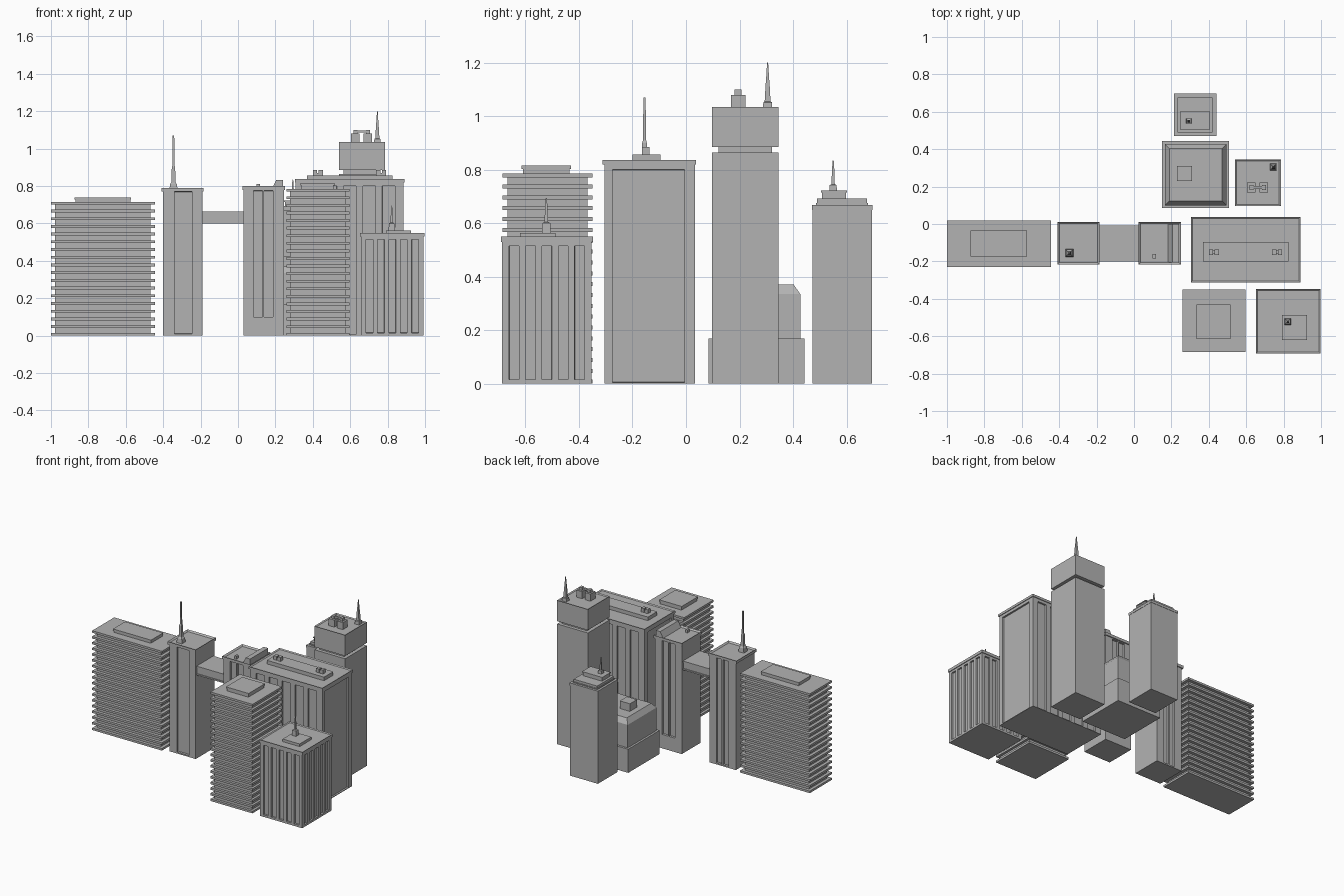
import bpy, bmesh
from mathutils import Vector

if "Cube" in bpy.data.objects:
    bpy.data.objects.remove(bpy.data.objects["Cube"], do_unlink=True)

grey = bpy.data.materials.new("concrete_grey")
grey.use_nodes = True
grey.diffuse_color = (0.45, 0.45, 0.45, 1)
grey.node_tree.nodes["Principled BSDF"].inputs["Base Color"].default_value = grey.diffuse_color


def finish(name, bm):
    bmesh.ops.recalc_face_normals(bm, faces=bm.faces)
    mesh = bpy.data.meshes.new(name)
    bm.to_mesh(mesh)
    bm.free()
    mesh.materials.append(grey)
    obj = bpy.data.objects.new(name, mesh)
    bpy.context.collection.objects.link(obj)
    return obj


def add_box(bm, xs, ys, zs, grow=0.0):
    verts = bmesh.ops.create_cube(bm, size=1)["verts"]
    for v in verts:
        for i, (lo, hi) in enumerate((xs, ys, zs)):
            edge = grow if i < 2 else 0
            v.co[i] = hi + edge if v.co[i] > 0 else lo - edge
    return verts


def box(name, xs, ys, zs, grow=0.0):
    bm = bmesh.new()
    add_box(bm, xs, ys, zs, grow)
    return finish(name, bm)


def parapet(name, xs, ys, zs, rim=0.015, depth=0.01):
    """Roof cap with a sunken deck."""
    bm = bmesh.new()
    add_box(bm, xs, ys, zs)
    top = [f for f in bm.faces if f.normal.z > 0.9]
    bmesh.ops.inset_region(bm, faces=top, thickness=rim)
    bmesh.ops.translate(bm, verts=top[0].verts, vec=(0, 0, -depth))
    return finish(name, bm)


def spans(lo, hi, count, gap):
    """Equal panels across a wall, separated by ribs."""
    step = (hi - lo - gap) / count
    return [(lo + gap + i * step, lo + (i + 1) * step) for i in range(count)]


def tower(name, xs, ys, top, walls, band, depth=0.012):
    """Shaft with recessed panels; walls = [(axis, side, panel spans)]."""
    bm = bmesh.new()
    add_box(bm, xs, ys, (0, top))
    cuts = {(2, z) for z in band}
    cuts |= {(1 - axis, c) for axis, _, panels in walls for s in panels for c in s}
    for axis, c in cuts:
        co, no = Vector((0, 0, 0)), Vector((0, 0, 0))
        co[axis], no[axis] = c, 1
        bmesh.ops.bisect_plane(bm, geom=bm.verts[:] + bm.edges[:] + bm.faces[:],
                               plane_co=co, plane_no=no)
    bm.normal_update()
    for axis, side, panels in walls:
        for lo, hi in panels:
            cells = []
            for f in bm.faces:
                c = f.calc_center_median()
                if (f.normal[axis] * side > 0.9 and lo < c[1 - axis] < hi
                        and band[0] < c.z < band[1]):
                    cells.append(f)
            bmesh.ops.inset_region(bm, faces=cells, thickness=0.001, depth=-depth)
    return finish(name, bm)


def slab_block(name, xs, ys, top, count, overhang):
    """Core with projecting floor slabs."""
    bm = bmesh.new()
    add_box(bm, xs, ys, (0, top - 0.006), -overhang)
    for i in range(count):
        z = (top - 0.015) * i / (count - 1)
        add_box(bm, xs, ys, (z, z + 0.015))
    return finish(name, bm)


def spire(name, x, y, rings):
    """Square mast lofted through (half width, height) rings."""
    bm = bmesh.new()
    loops = [[bm.verts.new((x + r * sx, y + r * sy, z))
              for sx, sy in ((-1, -1), (1, -1), (1, 1), (-1, 1))] for r, z in rings]
    for a, b in zip(loops, loops[1:]):
        for i in range(4):
            j = (i + 1) % 4
            bm.faces.new((a[i], a[j], b[j], b[i]))
    bm.faces.new(loops[0])
    bm.faces.new(loops[-1])
    return finish(name, bm)


# Left slab office block
slab_block("left_slab_block", (-1, -0.445), (-0.23, 0.02), 0.715, 18, 0.022)
box("left_slab_roof_unit", (-0.87, -0.575), (-0.17, -0.04), (0.71, 0.728))
box("left_slab_roof_cap", (-0.87, -0.575), (-0.17, -0.04), (0.728, 0.74), 0.004)

# Linked twin towers
twin_y = (-0.21, 0.005)
left_panel, right_panel = [(-0.34, -0.245)], [(0.083, 0.131), (0.139, 0.187)]
tower("left_twin_tower", (-0.4, -0.19), twin_y, 0.775,
      [(1, -1, left_panel), (1, 1, [(-0.34, -0.297), (-0.288, -0.245)])], (0.01, 0.77), 0.015)
parapet("left_twin_roof", (-0.41, -0.185), (-0.217, 0.012), (0.77, 0.79))
spire("left_twin_mast", -0.345, -0.155,
      [(0.022, 0.78), (0.018, 0.81), (0.011, 0.82), (0.009, 0.9), (0.006, 0.91), (0.004, 1.07)])
tower("right_twin_tower", (0.03, 0.245), twin_y, 0.785,
      [(1, -1, right_panel), (1, 1, right_panel)], (0.1, 0.775), 0.015)
parapet("right_twin_roof", (0.025, 0.25), (-0.217, 0.012), (0.78, 0.8))
box("right_twin_vent", (0.1, 0.117), (-0.185, -0.16), (0.785, 0.812))
bm = bmesh.new()
ridge = add_box(bm, (0.18, 0.24), (-0.205, 0.0), (0.785, 0.833))
for v in ridge:
    if v.co.z > 0.8 and v.co.x < 0.2:
        v.co.x = 0.205
finish("right_twin_roof_wedge", bm)
box("sky_bridge", (-0.19, 0.03), (-0.195, -0.015), (0.605, 0.66))
for z in (0.6, 0.655):
    box("bridge_slab", (-0.19, 0.03), (-0.2, -0.008), (z, z + 0.01))

# Front slab tower
slab_block("front_slab_tower", (0.26, 0.595), (-0.685, -0.35), 0.785, 20, 0.018)
box("front_slab_roof_unit", (0.34, 0.51), (-0.61, -0.435), (0.78, 0.803))
box("front_slab_roof_cap", (0.335, 0.515), (-0.615, -0.43), (0.803, 0.815))

# Large central block
long_panels = spans(0.32, 0.875, 5, 0.035)
side_panel = [(-0.275, -0.005)]
tower("central_block", (0.308, 0.885), (-0.305, 0.033), 0.825,
      [(1, -1, long_panels), (1, 1, long_panels), (0, 1, side_panel), (0, -1, side_panel)],
      (0.005, 0.8))
parapet("central_roof", (0.304, 0.89), (-0.312, 0.038), (0.82, 0.837), 0.012, 0.006)
box("central_roof_unit", (0.37, 0.825), (-0.2, -0.095), (0.825, 0.857))
for x in (0.4, 0.738):
    for dx in (0, 0.031):
        box("central_roof_fan", (x + dx, x + dx + 0.023), (-0.165, -0.137), (0.85, 0.885))
    box("central_fan_base", (x, x + 0.054), (-0.16, -0.142), (0.85, 0.87))

# Front right ribbed block
rib_x, rib_y = spans(0.66, 0.99, 5, 0.024), spans(-0.685, -0.355, 5, 0.024)
tower("ribbed_block", (0.658, 0.992), (-0.687, -0.353), 0.53,
      [(a, s, (rib_y, rib_x)[a]) for a in (0, 1) for s in (-1, 1)], (0.015, 0.515))
parapet("ribbed_roof", (0.653, 0.997), (-0.692, -0.348), (0.53, 0.55), 0.01, 0.006)
box("ribbed_roof_unit", (0.79, 0.925), (-0.62, -0.487), (0.54, 0.563))
spire("ribbed_mast", 0.822, -0.522,
      [(0.017, 0.56), (0.015, 0.6), (0.007, 0.605), (0.005, 0.65), (0.002, 0.695)])

# Tall tower with a floating head
tall_x, tall_y = (0.54, 0.785), (0.097, 0.345)
box("tall_shaft", tall_x, tall_y, (0, 0.865))
box("tall_neck", tall_x, tall_y, (0.86, 0.89), -0.024)
parapet("tall_head", tall_x, tall_y, (0.885, 1.035), 0.012, 0.006)
for x in (0.605, 0.672):
    box("tall_roof_unit", (x, x + 0.045), (0.168, 0.222), (1.025, 1.08))
    box("tall_roof_duct", (x + 0.012, x + 0.033), (0.182, 0.208), (1.08, 1.1))
box("tall_duct_link", (0.63, 0.695), (0.188, 0.202), (1.085, 1.097))
spire("tall_mast", 0.745, 0.305,
      [(0.018, 1.025), (0.016, 1.052), (0.011, 1.055), (0.008, 1.11), (0.005, 1.15), (0.002, 1.2)])

# Low block with a bevelled roof
box("low_base", (0.15, 0.507), (0.085, 0.443), (0, 0.17))
bm = bmesh.new()
add_box(bm, (0.165, 0.495), (0.1, 0.427), (0.165, 0.335))
roof = [f for f in bm.faces if f.normal.z > 0.9]
bmesh.ops.inset_region(bm, faces=roof, thickness=0.034)
bmesh.ops.translate(bm, verts=roof[0].verts, vec=(0, 0, 0.035))
finish("low_upper", bm)
box("low_roof_unit", (0.23, 0.31), (0.23, 0.31), (0.365, 0.425))

# Back tower with stepped crown
back_x, back_y = (0.215, 0.438), (0.472, 0.695)
box("back_shaft", back_x, back_y, (0, 0.65))
box("back_crown_gap", back_x, back_y, (0.645, 0.675), -0.014)
box("back_crown_lower", back_x, back_y, (0.65, 0.668), 0.002)
box("back_crown_upper", back_x, back_y, (0.668, 0.692), -0.018)
box("back_roof_unit", (0.25, 0.403), (0.508, 0.598), (0.69, 0.715))
box("back_roof_cap", (0.25, 0.403), (0.508, 0.598), (0.715, 0.722), 0.004)
spire("back_mast", 0.293, 0.55,
      [(0.014, 0.72), (0.013, 0.743), (0.006, 0.745), (0.005, 0.79), (0.002, 0.835)])
